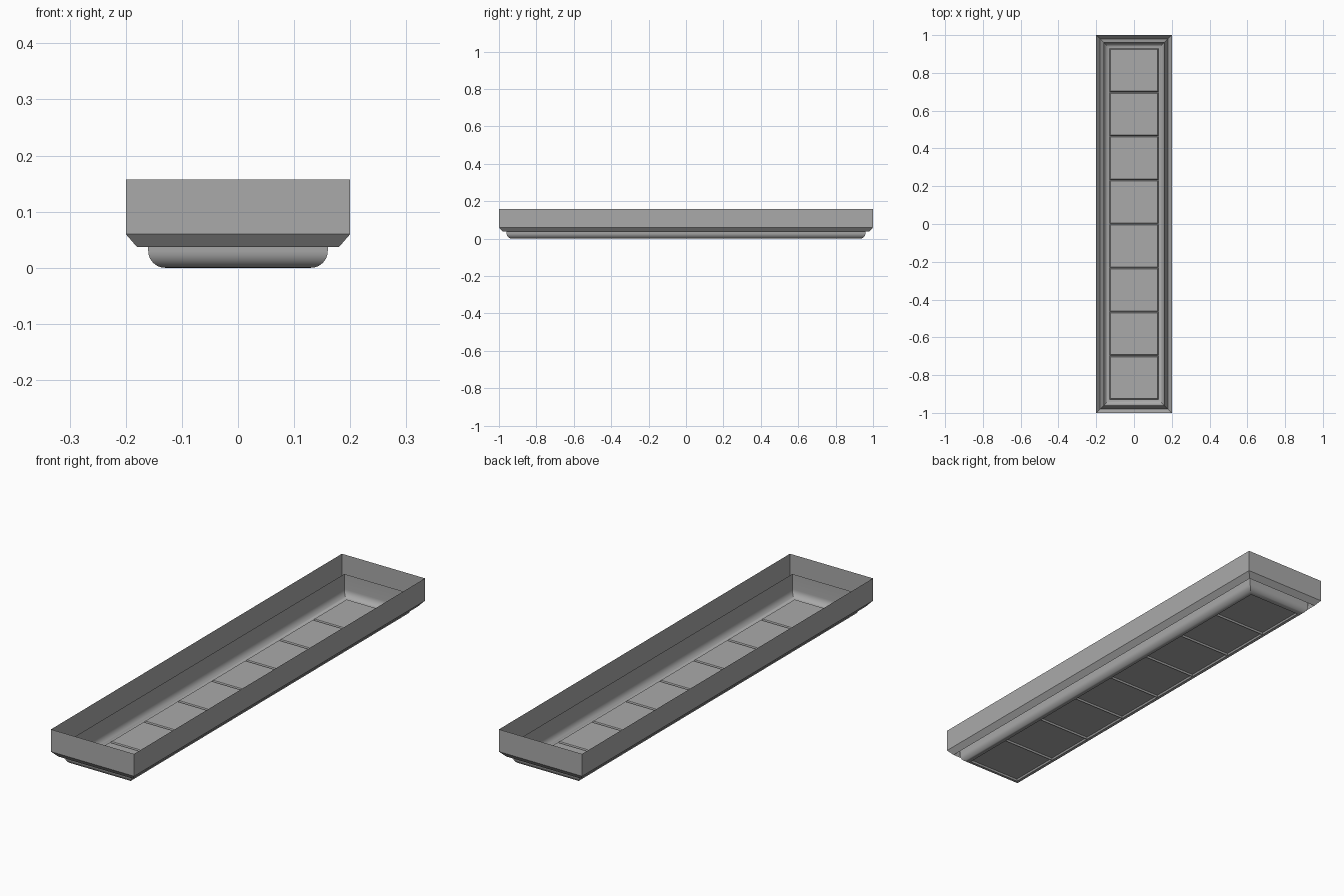
import bpy
import bmesh
from math import sin, cos, pi

if "Cube" in bpy.data.objects:
    bpy.data.objects.remove(bpy.data.objects["Cube"], do_unlink=True)

HALF_X, HALF_Y = 0.2, 1.0
FLOOR_INSET = 0.07
PANELS = 8

grey = bpy.data.materials.new("plain grey")
grey.use_nodes = True
grey.diffuse_color = (0.4, 0.4, 0.4, 1)
grey.node_tree.nodes["Principled BSDF"].inputs["Base Color"].default_value = (0.4, 0.4, 0.4, 1)


def finish(name, bm):
    mesh = bpy.data.meshes.new(name)
    bm.to_mesh(mesh)
    bm.free()
    mesh.materials.append(grey)
    obj = bpy.data.objects.new(name, mesh)
    bpy.context.collection.objects.link(obj)
    bpy.ops.object.select_all(action="DESELECT")
    obj.select_set(True)
    bpy.context.view_layer.objects.active = obj
    bpy.ops.object.shade_smooth_by_angle(angle=pi / 6)
    return obj


def rectangular_loft(name, profile):
    """Sweep a profile of (inset, height) points round the rectangular outline."""
    bm = bmesh.new()
    rings = []
    for inset, z in profile:
        x, y = HALF_X - inset, HALF_Y - inset
        rings.append([bm.verts.new((sx * x, sy * y, z))
                      for sx, sy in ((-1, -1), (1, -1), (1, 1), (-1, 1))])
    for upper, lower in zip(rings, rings[1:]):
        for i in range(4):
            j = (i + 1) % 4
            bm.faces.new((upper[i], lower[i], lower[j], upper[j]))
    return finish(name, bm)


# Outer housing: upright wall, chamfer, then a return up to the inner lip
rectangular_loft("housing", [(0, 0.157), (0, 0.06), (0.02, 0.037), (0.04, 0.095)])

# Tub: upright wall from the lip, rounded into the floor
radius = 0.03
cove = [(FLOOR_INSET - radius * cos(a), radius - radius * sin(a))
        for a in (i * pi / 16 for i in range(9))]
rectangular_loft("tub_wall", [(0.04, 0.095)] + cove)

# Floor: a row of raised panels with narrow sloped borders
bm = bmesh.new()
fx, fy = HALF_X - FLOOR_INSET, HALF_Y - FLOOR_INSET
rows = []
for i in range(PANELS + 1):
    y = -fy + 2 * fy * i / PANELS
    rows.append([bm.verts.new((x, y, 0)) for x in (-fx, fx)])
panels = [bm.faces.new((a[0], a[1], b[1], b[0])) for a, b in zip(rows, rows[1:])]
bm.normal_update()
bmesh.ops.inset_individual(bm, faces=panels, thickness=0.002)
bm.normal_update()
bmesh.ops.inset_individual(bm, faces=panels, thickness=0.006, depth=0.007)
finish("panelled_floor", bm)
